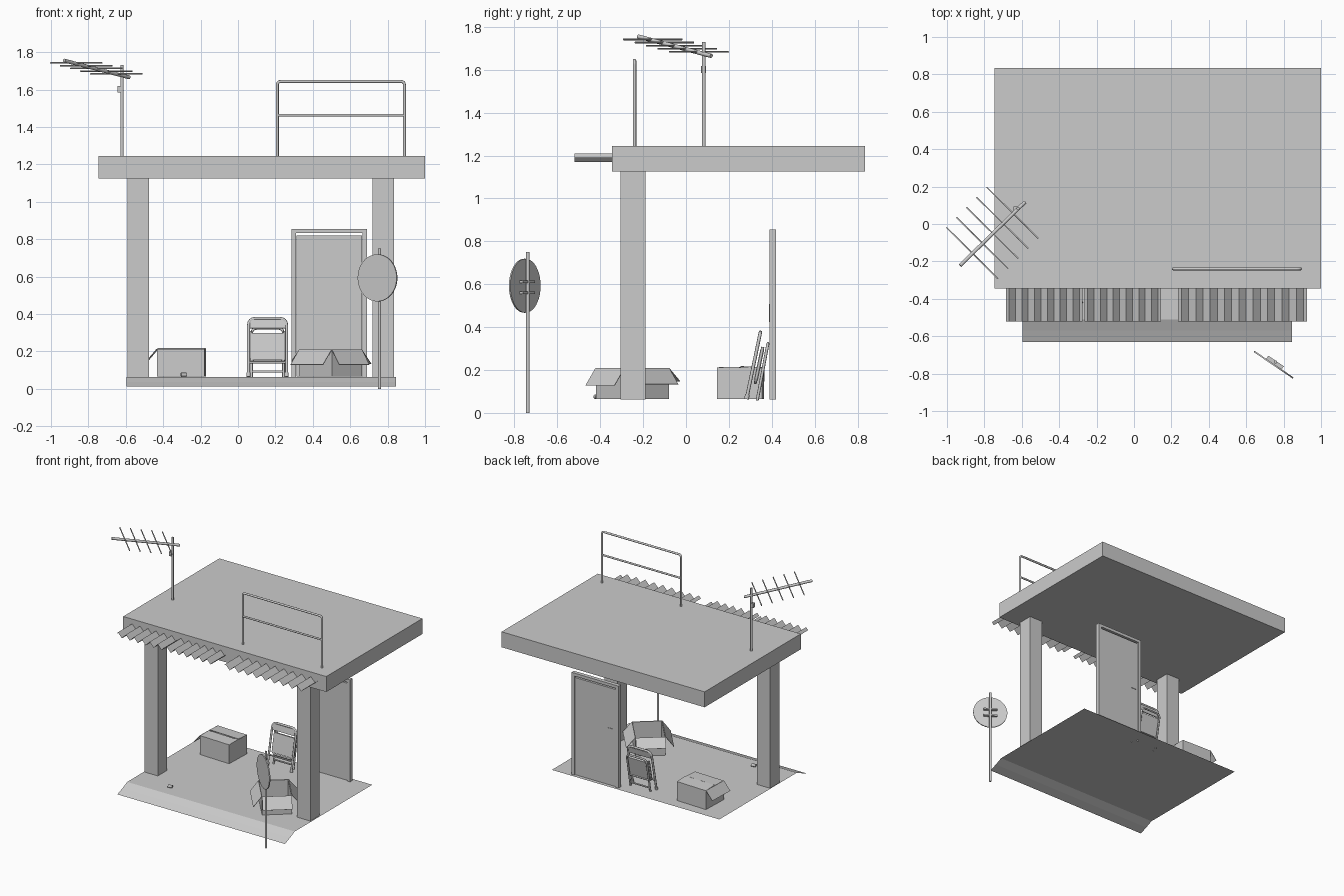
import bpy, bmesh, math
from mathutils import Vector, Matrix

if "Cube" in bpy.data.objects:
    bpy.data.objects.remove(bpy.data.objects["Cube"])

def mesh_obj(name, verts, faces, mat=None):
    me = bpy.data.meshes.new(name)
    me.from_pydata([tuple(v) for v in verts], [], faces)
    if mat is not None:
        me.transform(mat)
    ob = bpy.data.objects.new(name, me)
    bpy.context.collection.objects.link(ob)
    return ob

def box(name, x0, x1, y0, y1, z0, z1, mat=None):
    v = [(x, y, z) for x in (x0, x1) for y in (y0, y1) for z in (z0, z1)]
    f = [(0, 1, 3, 2), (4, 6, 7, 5), (0, 4, 5, 1), (2, 3, 7, 6), (0, 2, 6, 4), (1, 5, 7, 3)]
    return mesh_obj(name, v, f, mat)

def rod(name, a, b, r, n=10):
    a, b = Vector(a), Vector(b)
    bm = bmesh.new()
    m = Matrix.Translation((a + b) / 2) @ (b - a).to_track_quat('Z', 'Y').to_matrix().to_4x4()
    bmesh.ops.create_cone(bm, cap_ends=True, segments=n, radius1=r, radius2=r,
                          depth=(b - a).length, matrix=m)
    for f in bm.faces:
        f.smooth = len(f.verts) == 4
    me = bpy.data.meshes.new(name)
    bm.to_mesh(me)
    bm.free()
    ob = bpy.data.objects.new(name, me)
    bpy.context.collection.objects.link(ob)
    return ob

def tube(name, pts, r, mat=None, corner=0.02):
    """Bent tube: every inner corner is rounded with a short arc."""
    pts = [Vector(p) for p in pts]
    path = [pts[0]]
    for p, q, s in zip(pts, pts[1:], pts[2:]):
        a, b = q + (p - q).normalized() * corner, q + (s - q).normalized() * corner
        for i in range(5):
            t = i / 4
            path.append(a * (1 - t) ** 2 + q * 2 * t * (1 - t) + b * t * t)
    path.append(pts[-1])
    cu = bpy.data.curves.new(name, 'CURVE')
    cu.dimensions = '3D'
    cu.bevel_depth = r
    cu.bevel_resolution = 2
    cu.use_fill_caps = True
    sp = cu.splines.new('POLY')
    sp.points.add(len(path) - 1)
    for sp_p, p in zip(sp.points, path):
        sp_p.co = (*((mat @ p) if mat else p), 1)
    ob = bpy.data.objects.new(name, cu)
    bpy.context.collection.objects.link(ob)
    return ob

# Roof slab and pillars
box("roof_slab", -0.745, 1.0, -0.345, 0.835, 1.125, 1.245)
for side, x in (("left", -0.59), ("right", 0.72)):
    box(side + "_pillar", x, x + 0.115, -0.305, -0.19, 0.063, 1.126)

# Floor sheet with sloping front lip
prof = [(-0.63, 0.012), (-0.57, 0.036), (-0.51, 0.063), (0.44, 0.063)]
mesh_obj("floor", [(x, y, z) for y, z in prof for x in (-0.595, 0.845)],
         [(2 * i, 2 * i + 1, 2 * i + 3, 2 * i + 2) for i in range(3)])

# Corrugated awning sheets
def awning(name, x0, x1, waves):
    n = waves * 4
    v = []
    for i in range(n + 1):
        x, z = x0 + (x1 - x0) * i / n, 1.19 + 0.019 * math.sin(i * math.pi / 2)
        v += [(x, -0.52, z), (x, -0.343, z)]
    mesh_obj(name, v, [(2 * i, 2 * i + 2, 2 * i + 3, 2 * i + 1) for i in range(n)])

awning("awning_left", -0.685, -0.275, 6)
awning("awning_middle", -0.265, 0.145, 6)
awning("awning_right", 0.235, 0.925, 9)

# Roof railing
tube("railing", [(0.21, -0.24, 1.24), (0.21, -0.24, 1.643), (0.89, -0.24, 1.643), (0.89, -0.24, 1.24)], 0.008)
rod("railing_mid_bar", (0.21, -0.24, 1.462), (0.89, -0.24, 1.462), 0.007)

# Aerial
rod("aerial_mast", (-0.62, 0.083, 1.24), (-0.62, 0.083, 1.73), 0.009)
rod("aerial_boom", (-0.93, -0.222, 1.755), (-0.582, 0.118, 1.665), 0.01)
box("aerial_junction_box", -0.643, -0.623, 0.07, 0.094, 1.585, 1.618)
for i in range(5):
    c = Vector((-0.865, -0.155, 1.742)).lerp(Vector((-0.65, 0.06, 1.684)), i / 4)
    h = Vector((0.138, -0.137, 0))
    rod("aerial_rod", c - h, c + h, 0.004, 6)

# Door, frame and handles on both faces
for x in (0.285, 0.665):
    box("door_jamb", x, x + 0.025, 0.39, 0.42, 0.063, 0.855)
box("door_lintel", 0.285, 0.69, 0.39, 0.42, 0.832, 0.855)
box("door_panel", 0.312, 0.663, 0.395, 0.416, 0.066, 0.82)
box("door_handle_plate", 0.335, 0.375, 0.388, 0.42, 0.425, 0.508)

# Round traffic mirror on a pole
rod("mirror_pole", (0.757, -0.738, 0), (0.757, -0.738, 0.75), 0.0085)
nrm = Vector((0.562, 0.827, 0))
along = Vector((0.827, -0.562, 0))
mc = Vector((0.746, -0.752, 0.593))
rod("mirror_disc", mc - nrm * 0.004, mc + nrm * 0.004, 0.126, 40)
for z in (0.56, 0.612):
    c = Vector((mc.x, mc.y, z)) + nrm * 0.016
    m = Matrix.Translation(c) @ Matrix.Rotation(math.atan2(along.y, along.x), 4, 'Z')
    box("mirror_bracket", -0.05, 0.05, -0.012, 0.008, -0.006, 0.006, m)

# Folded chair leaning against the wall (local: x across, y back, z up the slope)
lean = Matrix.Translation((0.158, 0.283, 0.068)) @ Matrix.Rotation(-0.205, 4, 'X')
tube("chair_main_frame", [(-0.102, 0, 0), (-0.102, 0, 0.315), (0.102, 0, 0.315), (0.102, 0, 0)], 0.008, lean, 0.04)
tube("chair_rear_legs", [(-0.085, 0.05, 0), (-0.085, 0.045, 0.27), (0.085, 0.045, 0.27), (0.085, 0.05, 0)], 0.007, lean, 0.03)
tube("chair_seat_loop", [(-0.09, 0.025, 0.25), (-0.09, 0.025, 0.08), (0.09, 0.025, 0.08), (0.09, 0.025, 0.25)], 0.007, lean, 0.03)
box("chair_backrest", -0.095, 0.095, -0.006, 0.006, 0.26, 0.308, lean)
box("chair_seat", -0.092, 0.092, 0.016, 0.034, 0.092, 0.238, lean)
for y, z, w in ((0.0, 0.075, 0.1), (0.05, 0.035, 0.085)):
    rod("chair_crossbar", lean @ Vector((-w, y, z)), lean @ Vector((w, y, z)), 0.006)
for x in (-0.102, 0.102):
    rod("chair_foot", lean @ Vector((x, 0, -0.004)), lean @ Vector((x, 0, 0.018)), 0.011)

# Cardboard boxes: open shell plus four flaps (outward reach, rise) per side
def carton(name, cx, cy, w, d, h, ang, flaps):
    m = Matrix.Translation((cx, cy, 0.065)) @ Matrix.Rotation(ang, 4, 'Z')
    a, b = w / 2, d / 2
    ring = [(-a, -b), (a, -b), (a, b), (-a, b)]
    v = [(x, y, z) for z in (0, h) for x, y in ring]
    shell = mesh_obj(name, v, [(3, 2, 1, 0)] + [(i, (i + 1) % 4, (i + 1) % 4 + 4, i + 4) for i in range(4)], m)
    out = [(0, -1), (1, 0), (0, 1), (-1, 0)]
    fv, ff = [], []
    for i, (reach, rise) in enumerate(flaps):
        p, q = ring[i], ring[(i + 1) % 4]
        o = out[i]
        k = len(fv)
        fv += [(*p, h), (*q, h)] + [(c[0] + o[0] * reach, c[1] + o[1] * reach, h + rise) for c in (q, p)]
        ff.append((k, k + 1, k + 2, k + 3))
    fl = mesh_obj(name + "_flaps", fv, ff, m)
    for ob in (shell, fl):
        s = ob.modifiers.new("card", 'SOLIDIFY')
        s.thickness = 0.003

carton("open_carton", 0.495, -0.25, 0.21, 0.27, 0.142, math.radians(40),
       [(0.06, -0.08), (0.065, -0.075), (0.065, -0.06), (0.06, -0.08)])
carton("half_closed_carton", -0.302, 0.255, 0.255, 0.21, 0.147, math.radians(-2),
       [(-0.102, 0.003), (-0.1, -0.004), (-0.102, 0.006), (0.055, -0.065)])

# Small drink can on the floor
rod("can", (-0.305, -0.422, 0.075), (-0.275, -0.412, 0.075), 0.011, 12)
